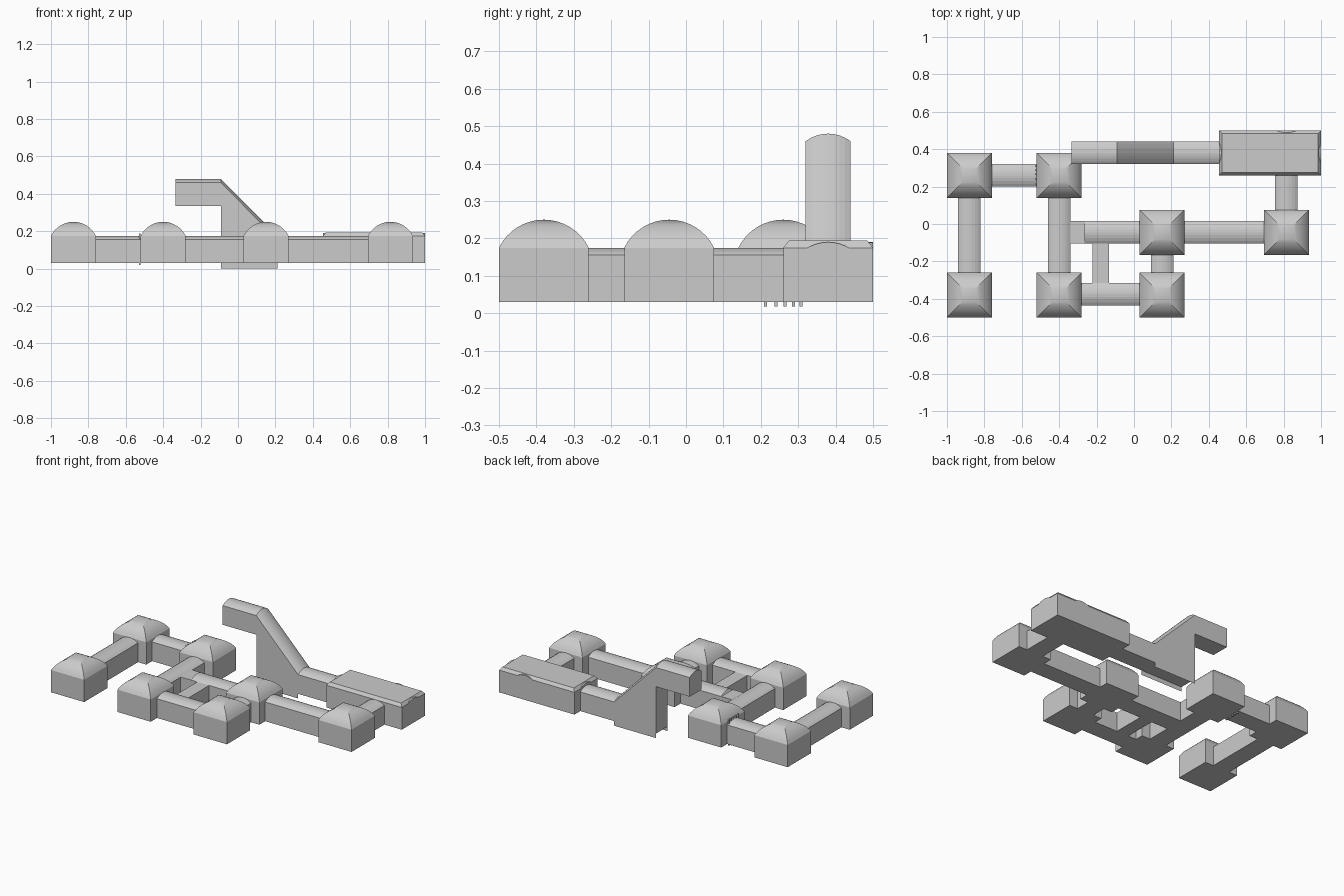
import bpy, bmesh, math

if "Cube" in bpy.data.objects:
    bpy.data.objects.remove(bpy.data.objects["Cube"])

grey = bpy.data.materials.new("plain_grey")
grey.diffuse_color = (0.6, 0.6, 0.6, 1)
grey.use_nodes = True
grey.node_tree.nodes["Principled BSDF"].inputs["Base Color"].default_value = grey.diffuse_color

FLOOR, SPRING, RISE, EAVES = 0.03, 0.155, 0.02, 0.175


def finish(name, bm):
    bmesh.ops.remove_doubles(bm, verts=bm.verts, dist=1e-5)
    bmesh.ops.dissolve_degenerate(bm, dist=1e-5, edges=bm.edges)
    bmesh.ops.recalc_face_normals(bm, faces=bm.faces)
    me = bpy.data.meshes.new(name)
    bm.to_mesh(me)
    bm.free()
    me.materials.append(grey)
    ob = bpy.data.objects.new(name, me)
    bpy.context.collection.objects.link(ob)
    return ob


def loft(bm, loops, cap_start=True, cap_end=True):
    rings = [[bm.verts.new(p) for p in loop] for loop in loops]
    n = len(rings[0])
    for a, b in zip(rings, rings[1:]):
        for i in range(n):
            j = (i + 1) % n
            bm.faces.new((a[i], a[j], b[j], b[i]))
    if cap_start:
        bm.faces.new(rings[0])
    if cap_end:
        bm.faces.new(rings[-1])


def tunnel(name, axis, centre, stations, width=0.12, rise=RISE, caps=(False, False)):
    """Arched passage; stations are (position, floor z, arch spring z)."""
    h = width / 2
    steps = 8 if rise else 1
    r = (h * h + rise * rise) / (2 * rise) if rise else 0
    loops = []
    for pos, lo, hi in stations:
        sec = [(-h, lo)]
        for i in range(steps + 1):
            u = -h + width * i / steps
            sec.append((u, hi + (rise - r + math.sqrt(r * r - u * u) if rise else 0)))
        sec.append((h, lo))
        loops.append([(pos, centre + u, z) if axis == 'x' else (centre + u, pos, z)
                      for u, z in sec])
    bm = bmesh.new()
    loft(bm, loops, *caps)
    return finish(name, bm)


def square(cx, cy, hx, hy, z):
    return [(cx + sx * hx, cy + sy * hy, z) for sx, sy in ((-1, -1), (1, -1), (1, 1), (-1, 1))]


# Square rooms with four-sided curved vaults
ROOM = 0.12
R = (ROOM ** 2 + 0.075 ** 2) / (2 * 0.075)
T = math.asin(ROOM / R)
rooms = [(-0.88, 0.26), (-0.88, -0.38), (-0.40, 0.26), (-0.40, -0.38),
         (0.15, -0.38), (0.15, -0.045), (0.815, -0.045)]
for k, (cx, cy) in enumerate(rooms):
    loops = [square(cx, cy, ROOM, ROOM, FLOOR)]
    for i in range(9):
        t = T * (1 - i / 8)
        h = max(R * math.sin(t), 0.0005)
        loops.append(square(cx, cy, h, h, 0.25 - R + R * math.cos(t)))
    bm = bmesh.new()
    loft(bm, loops)
    ob = finish(f"domed_room_{k + 1}", bm)
    bpy.ops.object.select_all(action='DESELECT')
    ob.select_set(True)
    bpy.context.view_layer.objects.active = ob
    bpy.ops.object.shade_smooth_by_angle(angle=math.radians(25))

# Arched corridors: axis, centre line, start, end
corridors = [('y', -0.88, -0.26, 0.14), ('y', -0.40, -0.26, 0.14),
             ('x', 0.26, -0.76, -0.52), ('x', -0.045, -0.265, 0.03),
             ('x', -0.375, -0.28, 0.03), ('y', 0.15, -0.26, -0.165),
             ('x', -0.045, 0.27, 0.695), ('y', 0.815, 0.075, 0.26)]
for k, (axis, c, a, b) in enumerate(corridors):
    tunnel(f"corridor_{k + 1}", axis, c, [(a, FLOOR, SPRING), (b, FLOOR, SPRING)])

# Flat-topped linking passages
tunnel("flat_link", 'x', -0.045, [(-0.34, FLOOR, SPRING), (-0.265, FLOOR, SPRING)],
       rise=0)
tunnel("narrow_link", 'y', -0.178, [(-0.315, FLOOR, SPRING), (-0.105, FLOOR, SPRING)],
       width=0.086, rise=0)

# Ramp passage climbing to the raised corridor
tunnel("ramp_passage", 'x', 0.38,
       [(-0.335, 0.335, 0.46), (-0.092, 0.335, 0.46), (-0.092, FLOOR, 0.46),
        (0.21, FLOOR, SPRING), (0.46, FLOOR, SPRING)], caps=(True, False))

# Side sheets hanging below the ramp
for side, y in (("front", 0.32), ("back", 0.44)):
    bm = bmesh.new()
    bm.faces.new([bm.verts.new(p) for p in ((-0.092, y, 0), (0.21, y, 0),
                                           (0.21, y, FLOOR), (-0.092, y, FLOOR))])
    finish(f"ramp_skirt_{side}", bm)

# Long hall with a low roof
bm = bmesh.new()
hx, hy, cx, cy = 0.2725, 0.12, 0.7275, 0.38
loft(bm, [square(cx, cy, hx, hy, FLOOR), square(cx, cy, hx, hy, EAVES),
          square(cx, cy, hx - 0.015, hy - 0.015, 0.194)])
finish("long_hall", bm)

# Small arch heads where passages meet the hall roof
for k, (axis, c, a, b) in enumerate([('x', 0.38, 0.97, 1.0), ('x', 0.38, 0.455, 0.485),
                                     ('y', 0.815, 0.47, 0.5)]):
    tunnel(f"hall_arch_head_{k + 1}", axis, c, [(a, 0.165, 0.172), (b, 0.165, 0.172)],
           rise=0.018, caps=(True, True))

# Gate bars between the two rear rooms
for k, y in enumerate((0.212, 0.24, 0.265, 0.287, 0.308)):
    bm = bmesh.new()
    loft(bm, [square(-0.525, y, 0.005, 0.004, 0.018), square(-0.525, y, 0.005, 0.004, 0.187)])
    finish(f"gate_bar_{k + 1}", bm)
